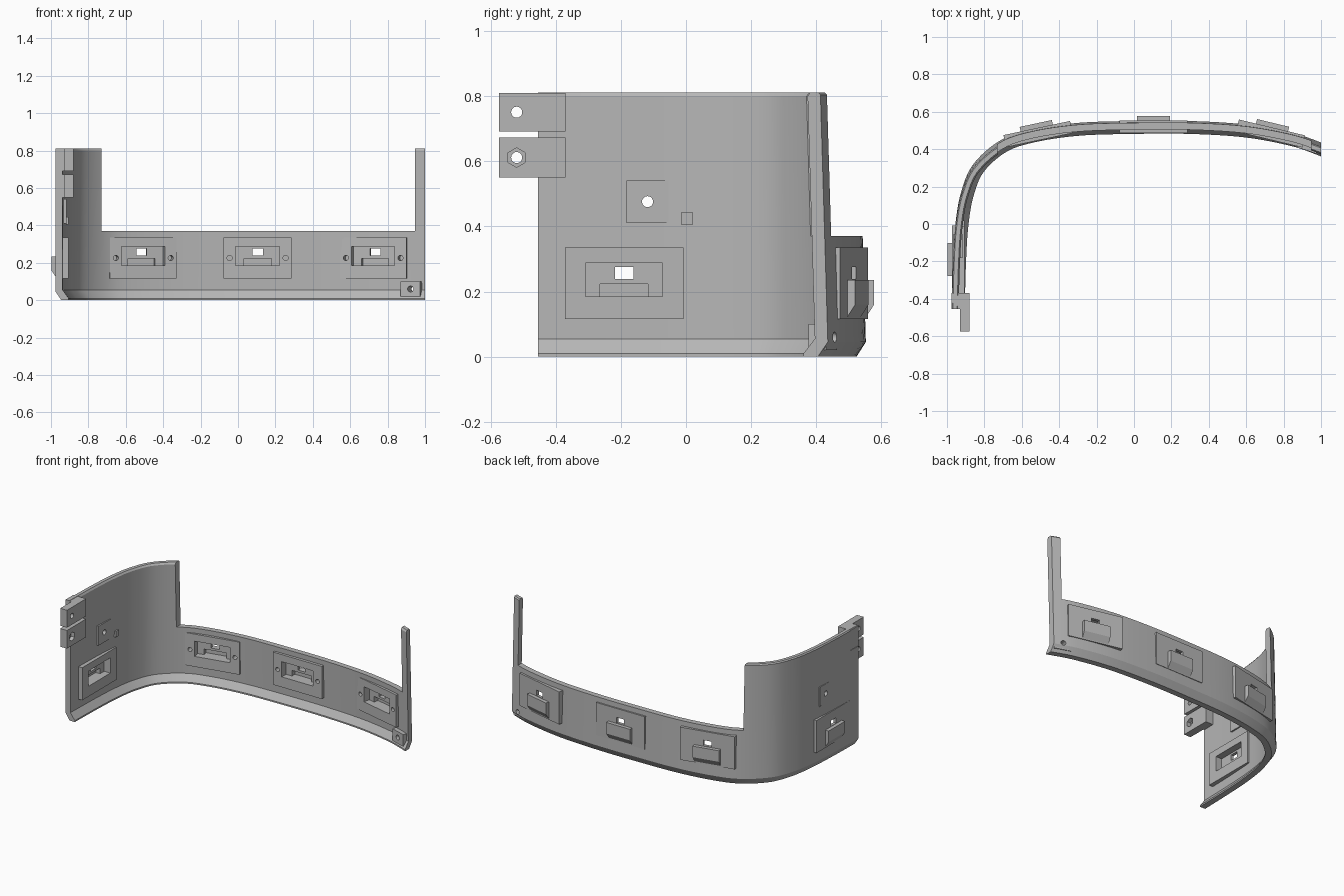
import bpy, bmesh, math
from mathutils import Vector, Matrix

if "Cube" in bpy.data.objects:
    bpy.data.objects.remove(bpy.data.objects["Cube"], do_unlink=True)

GREY = (0.47, 0.47, 0.47, 1)
mat = bpy.data.materials.new("plain grey")
mat.use_nodes = True
mat.diffuse_color = GREY
mat.node_tree.nodes["Principled BSDF"].inputs["Base Color"].default_value = GREY


def finish(bm, name):
    bmesh.ops.recalc_face_normals(bm, faces=bm.faces)
    me = bpy.data.meshes.new(name)
    bm.to_mesh(me)
    bm.free()
    me.materials.append(mat)
    ob = bpy.data.objects.new(name, me)
    bpy.context.collection.objects.link(ob)
    return ob


def box(name, x, y, z, frame=Matrix()):
    """Box from three (low, high) ranges, placed in a frame."""
    bm = bmesh.new()
    bmesh.ops.create_cube(bm, size=1)
    for v in bm.verts:
        v.co = frame @ Vector([(r[0] + r[1]) / 2 + c * (r[1] - r[0])
                               for c, r in zip(v.co, (x, y, z))])
    return finish(bm, name)


def rod(name, x, z, r, y, frame=Matrix(), sides=24):
    """Cylinder along the frame's y axis, between two y values."""
    bm = bmesh.new()
    bmesh.ops.create_cone(bm, cap_ends=True, segments=sides, radius1=r, radius2=r,
                          depth=y[1] - y[0])
    place = Matrix.Translation((x, sum(y) / 2, z)) @ Matrix.Rotation(math.pi / 2, 4, 'X')
    bm.transform(frame @ place)
    return finish(bm, name)


def prism(name, profile, x, frame):
    """Extrude a (y, z) profile between two x values."""
    bm = bmesh.new()
    ends = [[bm.verts.new(frame @ Vector((e, *p))) for p in profile] for e in x]
    bm.faces.new(ends[0])
    bm.faces.new(ends[1])
    for i in range(len(profile)):
        j = (i + 1) % len(profile)
        bm.faces.new((ends[0][i], ends[0][j], ends[1][j], ends[1][i]))
    return finish(bm, name)


def combine(ob, other, how='DIFFERENCE'):
    other.hide_render = True
    m = ob.modifiers.new("cut", 'BOOLEAN')
    m.operation, m.object, m.solver = how, other, 'EXACT'
    bpy.context.view_layer.objects.active = ob
    bpy.ops.object.modifier_apply(modifier=m.name)
    bpy.data.objects.remove(other, do_unlink=True)


def frame_at(x, y, degrees):
    return Matrix.Translation((x, y, 0)) @ Matrix.Rotation(math.radians(degrees), 4, 'Z')


def smooth_path(pts, steps):
    pts = [Vector(p) for p in pts]
    pts = [2 * pts[0] - pts[1]] + pts + [2 * pts[-1] - pts[-2]]
    out = []
    for a, b, c, d in zip(pts, pts[1:], pts[2:], pts[3:]):
        for k in range(steps):
            t = k / steps
            out.append(0.5 * (2 * b + (c - a) * t + (2 * a - 5 * b + 4 * c - d) * t ** 2
                              + (3 * b - a - 3 * c + d) * t ** 3))
    return out + [pts[-2]]


# Curved wall: a section with a bottom lip swept along the outline
TOP, LOW, THICK = 0.812, 0.37, 0.037
outline = smooth_path([(-0.975, -0.455), (-0.968, -0.2), (-0.955, 0), (-0.925, 0.17),
                       (-0.86, 0.32), (-0.72, 0.445), (-0.55, 0.505), (-0.3, 0.542),
                       (0, 0.552), (0.3, 0.552), (0.6, 0.533), (0.85, 0.487),
                       (1.0, 0.437), (1.06, 0.41)], 6)
section = [(0, 0.045), (0.03, 0), (0.07, 0), (0.07, 0.01), (THICK, 0.055),
           (THICK, TOP - 0.012), (THICK - 0.008, TOP), (0.006, TOP), (0, TOP - 0.008)]
bm = bmesh.new()
rings = []
for i, p in enumerate(outline):
    t = (outline[min(i + 1, len(outline) - 1)] - outline[max(i - 1, 0)]).normalized()
    inward = Vector((t.y, -t.x))
    ring = []
    for d, z in section:
        q = p + inward * (d + 0.03 * z * max(t.x, 0))
        ring.append(bm.verts.new((q.x, max(q.y, -0.455), z)))
    rings.append(ring)
n = len(section)
for a, b in zip(rings, rings[1:]):
    for k in range(n):
        bm.faces.new((a[k], a[(k + 1) % n], b[(k + 1) % n], b[k]))
bm.faces.new(rings[0])
bm.faces.new(rings[-1])
wall = finish(bm, "curved_wall")
combine(wall, box("gap", (-0.73, 0.947), (0, 1), (LOW, 1)))
combine(wall, box("end_trim", (1.0, 1.3), (0, 1), (-0.1, 1)))

# Four latch housings set into the wall
housings = {"right_back": (-0.52, 0.513, 12), "middle_back": (0.105, 0.553, 0),
            "left_back": (0.738, 0.516, -13.5), "right_side": (-0.973, -0.19, 90)}
parts = [wall]
for name, place in housings.items():
    f = frame_at(*place)
    combine(wall, box("opening", (-0.172, 0.172), (-0.12, 0.06), (0.122, 0.328), f))
    body = box(name + "_housing", (-0.182, 0.182), (-0.066, 0), (0.115, 0.336), f)
    hood = [(-0.015, 0.235), (0.025, 0.235), (0.025, 0.16), (0, 0.122), (-0.015, 0.122)]
    combine(body, prism("hood", hood, (-0.088, 0.088), f), 'UNION')
    combine(body, box("recess", (-0.118, 0.118), (-0.1, -0.02), (0.185, 0.288), f))
    combine(body, box("slot", (-0.074, 0.074), (-0.05, 0.012), (0.185, 0.223), f))
    combine(body, box("window", (-0.028, 0.028), (-0.1, 0.1), (0.238, 0.276), f))
    for x in (-0.15, 0.15):
        combine(body, rod("screw", x, 0.226, 0.014, (-0.1, -0.02), f))
    parts.append(body)

# Two clamp blocks with hexagonal nut pockets on the free edge
side = frame_at(-0.93, 0, 90)
for name, z in {"upper": (0.692, 0.81), "lower": (0.55, 0.673)}.items():
    mid = sum(z) / 2
    clamp = box(name + "_clamp", (-0.575, -0.37), (-0.05, 0), z, side)
    combine(clamp, box("pad", (-0.455, -0.37), (-0.01, 0.046), z, side), 'UNION')
    combine(clamp, rod("bolt", -0.52, mid, 0.017, (-0.1, 0.1), side))
    combine(clamp, rod("nut", -0.52, mid, 0.03, (-0.1, -0.025), side, 6))
    parts.append(clamp)

# Small sensor plate with a hole, and a stop beside it
plate = box("sensor_plate", (-0.182, -0.053), (-0.012, 0.036), (0.41, 0.541), side)
for ob in (wall, plate):
    combine(ob, rod("hole", -0.118, 0.476, 0.017, (-0.1, 0.1), side))
parts += [plate, box("small_stop", (-0.014, 0.02), (-0.024, 0.01), (0.405, 0.445), side)]

# Mounting lug at the end of the wall, bored from both sides
end = frame_at(0.943, 0.458, -18)
lug = box("end_lug", (-0.055, 0.055), (-0.068, -0.012), (0.02, 0.1), end)
for ob in (wall, lug):
    combine(ob, rod("bore", 0, 0.06, 0.016, (-0.1, 0.1), end))
    combine(ob, rod("counterbore", 0, 0.06, 0.03, (-0.025, 0.1), end))
parts.append(lug)

# Smooth the curved surfaces, keep edges sharp
for ob in bpy.context.view_layer.objects:
    ob.select_set(ob in parts)
bpy.context.view_layer.objects.active = wall
bpy.ops.object.shade_smooth_by_angle(angle=math.radians(25))
